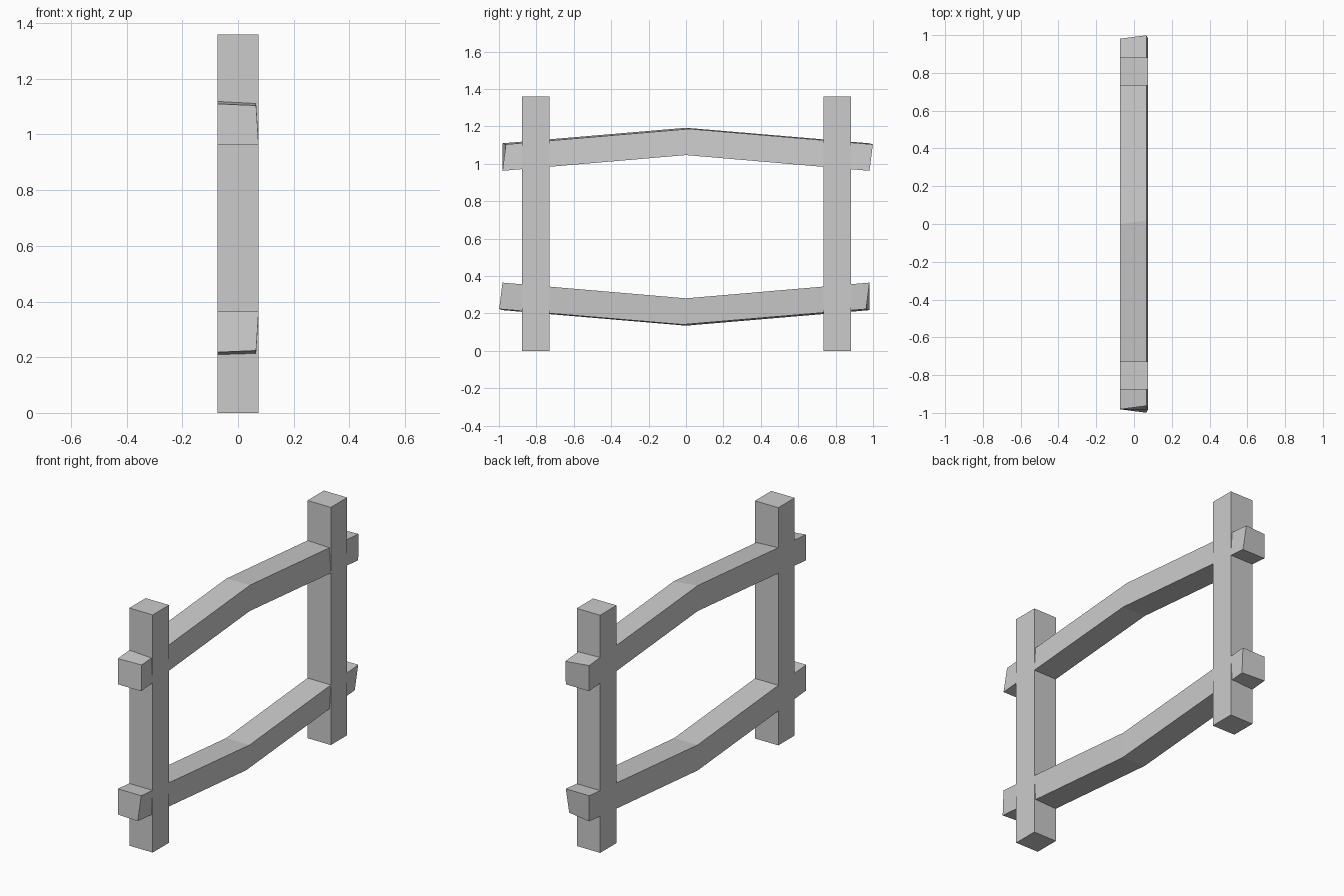
import bpy
import bmesh
from mathutils import Matrix, Vector

if "Cube" in bpy.data.objects:
    bpy.data.objects.remove(bpy.data.objects["Cube"])

W = 0.074  # half thickness of the timbers


def make_object(name, bm):
    bmesh.ops.recalc_face_normals(bm, faces=bm.faces)
    mesh = bpy.data.meshes.new(name)
    bm.to_mesh(mesh)
    bm.free()
    obj = bpy.data.objects.new(name, mesh)
    bpy.context.collection.objects.link(obj)
    return obj


def make_post(name, y):
    bm = bmesh.new()
    bmesh.ops.create_cube(bm, size=1, matrix=Matrix.Translation((0, y, 0.68))
                          @ Matrix.Diagonal((2 * W, 0.148, 1.36, 1)))
    return make_object(name, bm)


def make_rail(name, matrix):
    # bent beam: four-sided section at both ends and the middle,
    # with one top corner pulled slightly out of square
    bm = bmesh.new()
    rings = []
    for y, bottom, top in ((-0.981, 0.963, 1.11), (0, 1.047, 1.193), (0.981, 0.963, 1.11)):
        points = ((-W, y, bottom), (W, y, bottom),
                  (W - 0.009, y + 0.018, top - 0.006), (-W, y, top))
        rings.append([bm.verts.new(matrix @ Vector(p)) for p in points])
    for a, b in zip(rings, rings[1:]):
        for i in range(4):
            j = (i + 1) % 4
            bm.faces.new((a[i], a[j], b[j], b[i]))
    bm.faces.new(rings[0])
    bm.faces.new(rings[-1])
    return make_object(name, bm)


# Uprights
make_post("left_post", -0.803)
make_post("right_post", 0.808)

# Rails: the lower one is the upper one turned half way round
make_rail("upper_rail", Matrix.Identity(4))
make_rail("lower_rail", Matrix.Translation((0, 0, 1.328)) @ Matrix.Diagonal((1, -1, -1, 1)))
